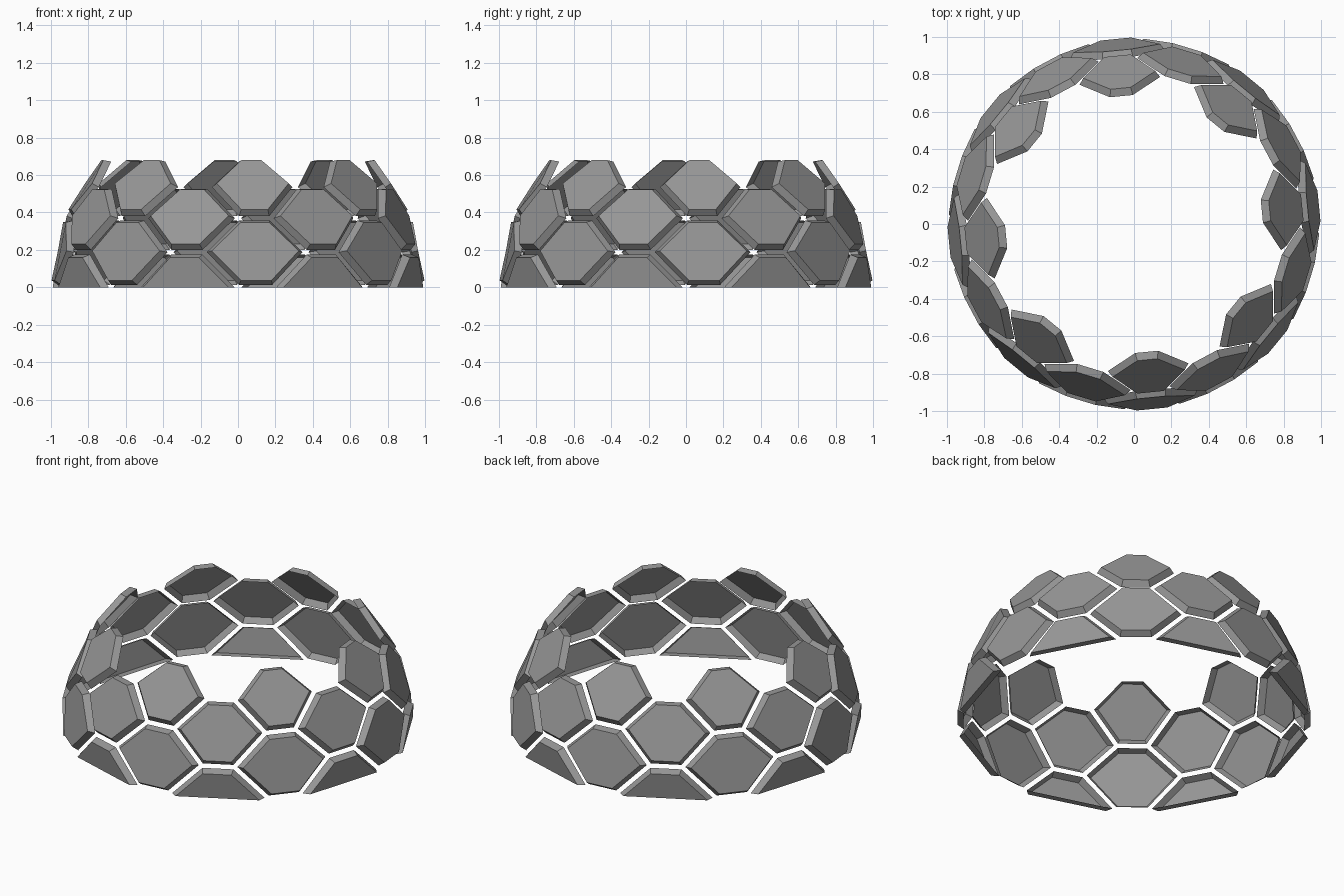
import bpy
from math import sin, cos, radians
from mathutils import Vector

cube = bpy.data.objects.get("Cube")
if cube:
    bpy.data.objects.remove(cube, do_unlink=True)

STEP = 11.25         # angular grid in degrees
COUNT = 8            # panels in each ring
# Sphere radius and edge inset of a panel's outer face and of its open rim
LAYERS = ((1.006, 0.038), (0.966, 0.013))

grey = bpy.data.materials.new("panel_grey")
grey.use_nodes = True
grey.diffuse_color = (0.31, 0.31, 0.31, 1)
grey.node_tree.nodes["Principled BSDF"].inputs["Base Color"].default_value = grey.diffuse_color


def on_sphere(az, lat, r):
    """Point on the sphere; azimuth is measured from the front."""
    a, l = radians(az - 90), radians(lat)
    return Vector((r * cos(l) * cos(a), r * cos(l) * sin(a), r * sin(l)))


def inset_loop(pts, az, lat, margins):
    """Move each edge of a loop inwards along the panel's surface."""
    normal = on_sphere(az, lat, 1)
    side = Vector((0, 0, 1)).cross(normal).normalized()
    up = normal.cross(side)
    flat = [Vector((p.dot(side), p.dot(up))) for p in pts]
    n = len(flat)
    edge = [(flat[(i + 1) % n] - flat[i]).normalized() for i in range(n)]
    inward = [Vector((-e.y, e.x)) for e in edge]
    out = []
    for i in range(n):
        a, b, da, db = inward[i - 1], inward[i], margins[i - 1], margins[i]
        det = a.x * b.y - a.y * b.x
        ox, oy = (da * b.y - db * a.y) / det, (a.x * db - b.x * da) / det
        out.append(pts[i] + side * ox + up * oy)
    return out


def panel(name, az, row):
    """One hollow-backed panel; row 0 is a half hexagon standing on the ground."""
    half, mid = STEP / 2, row * STEP
    wide, top, low = STEP * 1.5, mid + STEP, mid - STEP
    corners = [(wide, mid), (half, top), (-half, top), (-wide, mid)]
    if row:
        corners += [(-half, low), (half, low)]
    n = len(corners)
    verts = []
    for r, margin in LAYERS:
        margins = [margin] * n
        if not row:
            margins[-1] = 0
        pts = [on_sphere(az + a, l, r) for a, l in corners]
        verts += inset_loop(pts, az, mid if row else STEP / 2, margins)
    # Outer face and its flared side walls, open towards the inside
    faces = [list(range(n))]
    faces += [[i, i + n, (i + 1) % n + n, (i + 1) % n] for i in range(n)]
    mesh = bpy.data.meshes.new(name)
    mesh.from_pydata(verts, [], faces)
    mesh.materials.append(grey)
    mesh.update()
    obj = bpy.data.objects.new(name, mesh)
    bpy.context.collection.objects.link(obj)


# Four staggered rings, from the ground up
for row, name in enumerate(("base_panel", "lower_panel", "middle_panel", "upper_panel")):
    start = STEP / 2 if row % 2 else -STEP * 1.5
    for k in range(COUNT):
        panel(f"{name}_{k + 1}", start + k * 360 / COUNT, row)
